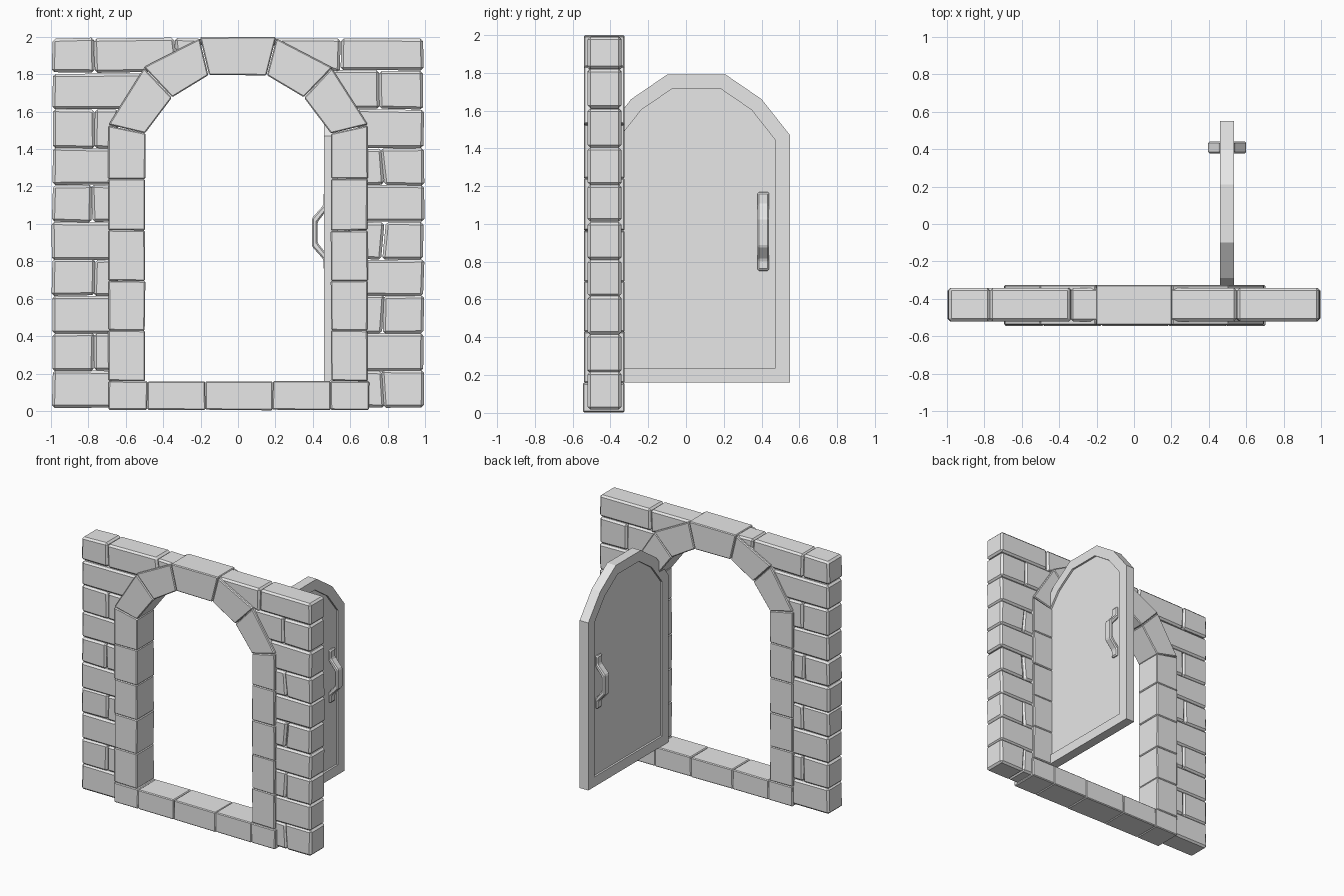
import bpy, bmesh, random
from mathutils import Vector

if "Cube" in bpy.data.objects:
    bpy.data.objects.remove(bpy.data.objects["Cube"])

random.seed(4)
stone = bpy.data.materials.new("plain_grey")
stone.diffuse_color = (0.8, 0.8, 0.8, 1)
stone.use_nodes = True
stone.node_tree.nodes["Principled BSDF"].inputs["Base Color"].default_value = stone.diffuse_color


def finish(name, bm):
    bmesh.ops.recalc_face_normals(bm, faces=bm.faces[:])
    mesh = bpy.data.meshes.new(name)
    bm.to_mesh(mesh)
    bm.free()
    mesh.materials.append(stone)
    ob = bpy.data.objects.new(name, mesh)
    bpy.context.collection.objects.link(ob)
    return ob


def prism(profile, offset):
    """Extrude a closed 3D outline along an offset."""
    bm = bmesh.new()
    face = bm.faces.new([bm.verts.new(p) for p in profile])
    ext = bmesh.ops.extrude_face_region(bm, geom=[face], use_keep_orig=True)
    verts = [v for v in ext["geom"] if isinstance(v, bmesh.types.BMVert)]
    bmesh.ops.translate(bm, vec=Vector(offset), verts=verts)
    bmesh.ops.recalc_face_normals(bm, faces=bm.faces[:])
    return bm


def block(name, xz, y0, y1, bevel, jitter=0.0):
    """Chamfered stone from an x-z outline."""
    r = lambda: random.uniform(-jitter, jitter)
    pts = [(x + r(), y0, z + r()) for x, z in xz]
    bm = prism(pts, (0, y1 - y0, 0))
    bmesh.ops.bevel(bm, geom=bm.edges[:], offset=bevel, segments=1,
                    affect='EDGES', clamp_overlap=True)
    return finish(name, bm)


def rect(x0, x1, z0, z1, lean=0.0):
    return [(x0, z0), (x1, z0), (x1, z1), (x0, z1)]


# Wall bricks: eight straight courses on each side, split on alternate rows
def brick(xz):
    block("wall_brick", xz, -0.52, -0.342, 0.014, 0.004)


levels = [0.02, 0.215, 0.415, 0.617, 0.81, 1.01, 1.207, 1.405, 1.612]
for i in range(8):
    z0, z1 = levels[i], levels[i + 1]
    for side in (-1, 1):
        outer, inner = 0.993 * side, 0.64 * side
        split = (i % 2 == 1) if side < 0 else (i % 2 == 0)
        if split:
            lo = 0.775 * side + random.uniform(-0.012, 0.012)
            hi = 0.775 * side + random.uniform(-0.012, 0.012)
            brick([(outer, z0), (lo, z0), (hi, z1), (outer, z1)])
            brick([(lo, z0), (inner, z0), (inner, z1), (hi, z1)])
        else:
            brick(rect(outer, inner, z0, z1))

# Upper bricks cut to follow the arch
brick([(-0.993, 1.615), (-0.60, 1.615), (-0.48, 1.805), (-0.993, 1.805)])
brick(rect(-0.993, -0.77, 1.81, 1.993))
brick([(-0.768, 1.81), (-0.47, 1.81), (-0.33, 1.90), (-0.34, 1.993), (-0.768, 1.993)])
brick([(-0.328, 1.90), (-0.18, 1.96), (-0.18, 1.993), (-0.338, 1.993)])
brick(rect(0.755, 0.99, 1.615, 1.815))
brick([(0.62, 1.615), (0.755, 1.615), (0.755, 1.82), (0.49, 1.82)])
brick(rect(0.55, 0.99, 1.82, 1.993))
brick([(0.46, 1.84), (0.547, 1.81), (0.547, 1.993), (0.18, 1.993), (0.18, 1.96)])


# Jambs, sill and arch stones
def frame(name, xz, y0=-0.54, y1=-0.325):
    block(name, xz, y0, y1, 0.006, 0.002)


jamb = [0.16, 0.43, 0.695, 0.965, 1.24]
for side in (-1, 1):
    a, b = 0.497 * side, 0.693 * side
    for z0, z1 in zip(jamb, jamb[1:]):
        frame("jamb_stone", rect(a, b, z0, z1))
    frame("jamb_stone", [(a, 1.24), (b, 1.24), (b, 1.525), (a, 1.483)])
    frame("arch_stone", [(a, 1.485), (b, 1.532), (0.503 * side, 1.835), (0.352 * side, 1.675)])
    frame("arch_stone", [(0.352 * side, 1.677), (0.503 * side, 1.837),
                         (0.206 * side, 1.992), (0.157 * side, 1.793)])
frame("keystone", [(-0.153, 1.795), (0.153, 1.795), (0.202, 1.998), (-0.202, 1.998)])

sill = [-0.693, -0.485, -0.175, 0.185, 0.495, 0.70]
for x0, x1 in zip(sill, sill[1:]):
    frame("sill_stone", rect(x0, x1, 0.005, 0.158), -0.545)

# Open door leaf with a recessed panel on both faces
outline = [(-0.44, 0.16), (0.55, 0.16), (0.55, 1.47), (0.40, 1.66),
           (0.21, 1.79), (-0.10, 1.79), (-0.29, 1.66), (-0.44, 1.47)]
bm = prism([(0.46, y, z) for y, z in outline], (0.075, 0, 0))
for f in [f for f in bm.faces if abs(f.normal.x) > 0.9]:
    n = f.normal.copy()
    bmesh.ops.inset_individual(bm, faces=[f], thickness=0.077, use_even_offset=True)
    ext = bmesh.ops.extrude_face_region(bm, geom=[f])
    bmesh.ops.translate(bm, vec=n * -0.015,
                        verts=[v for v in ext["geom"] if isinstance(v, bmesh.types.BMVert)])
    bmesh.ops.delete(bm, geom=[f], context='FACES')
finish("door", bm)

# Bent handles on both faces of the door
grip = [(0.48, 1.17), (0.457, 1.165), (0.457, 1.10), (0.395, 1.03), (0.395, 0.88),
        (0.457, 0.81), (0.457, 0.755), (0.48, 0.75), (0.48, 0.83), (0.425, 0.90),
        (0.425, 1.01), (0.48, 1.08)]
for mirror in (False, True):
    block("door_handle", [(0.995 - x if mirror else x, z) for x, z in grip],
          0.378, 0.44, 0.008)
